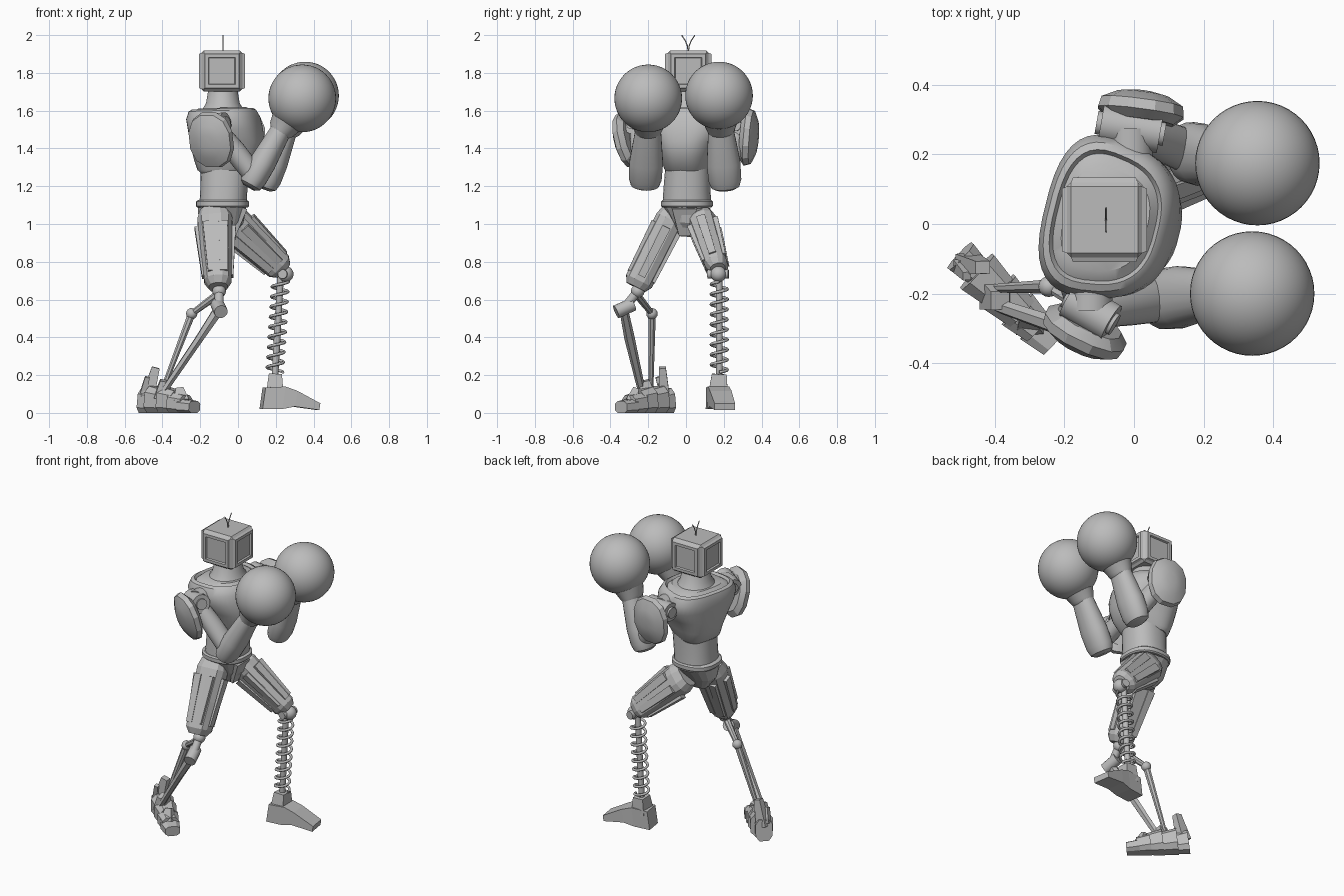
import bpy
import bmesh
from math import pi, cos, sin, radians, copysign
from mathutils import Vector

default_cube = bpy.data.objects.get("Cube")
if default_cube:
    bpy.data.objects.remove(default_cube, do_unlink=True)

gray = bpy.data.materials.new("plain_gray")
gray.use_nodes = True
gray.diffuse_color = (0.5, 0.5, 0.5, 1)
gray.node_tree.nodes["Principled BSDF"].inputs["Base Color"].default_value = gray.diffuse_color


def finish(obj, smooth):
    """Give the part its material and shading."""
    obj.data.materials.clear()
    obj.data.materials.append(gray)
    bpy.ops.object.select_all(action="DESELECT")
    obj.select_set(True)
    bpy.context.view_layer.objects.active = obj
    if smooth:
        bpy.ops.object.shade_smooth_by_angle(angle=radians(smooth))
    return obj


def from_bmesh(name, bm, smooth=0):
    bmesh.ops.recalc_face_normals(bm, faces=bm.faces)
    mesh = bpy.data.meshes.new(name)
    bm.to_mesh(mesh)
    bm.free()
    obj = bpy.data.objects.new(name, mesh)
    bpy.context.collection.objects.link(obj)
    return finish(obj, smooth)


def loft(name, stations, sides=24, power=2, twist=0, smooth=35, narrow=0):
    """Join superellipse sections (x, y, z, half_width, half_depth) along one axis."""
    centers = [Vector(s[:3]) for s in stations]
    axis = (centers[-1] - centers[0]).normalized()
    if abs(axis.z) < 0.5:
        across = Vector((0, 0, 1)).cross(axis).normalized()
    else:
        across = Vector((1, 0, 0))
        across = (across - axis * across.dot(axis)).normalized()
    other = axis.cross(across)
    across, other = (across * cos(twist) + other * sin(twist),
                     other * cos(twist) - across * sin(twist))
    grow = 1 / cos(pi / sides) if sides < 9 else 1
    bm = bmesh.new()
    rings = []
    for center, (wide, deep) in zip(centers, [s[3:] for s in stations]):
        ring = []
        for i in range(sides):
            a = 2 * pi * (i + 0.5) / sides
            c, s = [copysign(abs(t) ** (2 / power), t) * grow for t in (cos(a), sin(a))]
            offset = across * c * wide + other * s * deep * (1 - narrow * c)
            ring.append(bm.verts.new(center + offset))
        rings.append(ring)
    for low, high in zip(rings, rings[1:]):
        for i in range(sides):
            j = (i + 1) % sides
            bm.faces.new((low[i], low[j], high[j], high[i]))
    bm.faces.new(rings[0])
    bm.faces.new(rings[-1])
    return from_bmesh(name, bm, smooth)


def rod(name, start, end, r1, r2=None, sides=16):
    r2 = r2 or r1
    return loft(name, [(*start, r1, r1), (*end, r2, r2)], sides)


def bar(name, start, end, wide, deep, taper=1):
    """Four-sided bar."""
    return loft(name, [(*start, wide, deep), (*end, wide * taper, deep * taper)], 4, smooth=0)


def ball(name, center, radius, segments=24):
    bm = bmesh.new()
    bmesh.ops.create_uvsphere(bm, u_segments=segments, v_segments=segments // 2, radius=radius)
    bmesh.ops.translate(bm, vec=center, verts=bm.verts)
    return from_bmesh(name, bm, 60)


def wire(name, points, radius):
    curve = bpy.data.curves.new(name, "CURVE")
    curve.dimensions = "3D"
    curve.bevel_depth = radius
    curve.bevel_resolution = 2
    curve.use_fill_caps = True
    line = curve.splines.new("POLY")
    line.points.add(len(points) - 1)
    for p, co in zip(line.points, points):
        p.co = (*co, 1)
    obj = bpy.data.objects.new(name, curve)
    bpy.context.collection.objects.link(obj)
    finish(obj, 0)
    bpy.ops.object.convert(target="MESH")
    finish(bpy.context.object, 50)


# Box head with framed, recessed panels on its sides
bm = bmesh.new()
bmesh.ops.create_cube(bm, size=0.216)
bmesh.ops.bevel(bm, geom=bm.edges[:], offset=0.012, segments=1, affect="EDGES")
bm.normal_update()
panels = [f for f in bm.faces if f.calc_area() > 0.03 and abs(f.normal.z) < 0.5]
for thick, depth in ((0.008, 0.014), (0.026, 0), (0.006, -0.01)):
    bmesh.ops.inset_individual(bm, faces=panels, thickness=thick, depth=depth)
bmesh.ops.translate(bm, vec=(-0.085, 0.012, 1.81), verts=bm.verts)
from_bmesh("head", bm)
for side in (-1, 1):
    wire("antenna", [(-0.08, 0.012 + side * t * t * 0.035, 1.91 + t * 0.09)
                     for t in (0, 0.4, 0.7, 1)], 0.003)

# Torso with a grooved collar, waist, belt and pelvis
turn = radians(-14)
loft("neck", [(-0.08, 0.012, 1.59, 0.12, 0.14), (-0.08, 0.012, 1.64, 0.09, 0.1),
              (-0.08, 0.012, 1.72, 0.076, 0.08)])
loft("chest", [(-0.07, 0.01, 1.27, 0.12, 0.11), (-0.07, 0.01, 1.29, 0.14, 0.125),
               (-0.055, 0.01, 1.35, 0.175, 0.14), (-0.055, 0.01, 1.43, 0.19, 0.18),
               (-0.063, 0.01, 1.5, 0.188, 0.225), (-0.075, 0.012, 1.56, 0.185, 0.23),
               (-0.08, 0.012, 1.6, 0.168, 0.21), (-0.08, 0.012, 1.61, 0.152, 0.19),
               (-0.08, 0.012, 1.595, 0.142, 0.18), (-0.08, 0.012, 1.615, 0.12, 0.15)],
     40, 2.7, turn, narrow=0.12)
loft("abdomen", [(-0.08, 0.005, 1.1, 0.125, 0.13), (-0.075, 0.005, 1.18, 0.125, 0.125),
                 (-0.07, 0.01, 1.3, 0.13, 0.12)], 32, 2.3)
loft("belt", [(-0.082, 0.005, 1.088, 0.135, 0.13), (-0.082, 0.005, 1.095, 0.142, 0.138),
              (-0.082, 0.005, 1.118, 0.142, 0.138), (-0.082, 0.005, 1.126, 0.13, 0.13)], 32, 2.4)
loft("pelvis", [(-0.09, -0.005, 0.935, 0.06, 0.03), (-0.09, 0, 1.01, 0.12, 0.075),
                (-0.085, 0.005, 1.09, 0.13, 0.128)], 16, 2.4, smooth=0)
bar("groin_plate", (0.03, -0.008, 1.085), (-0.02, -0.008, 0.94), 0.02, 0.065, 0.45)

# Arms: shoulder joint, pad, upper arm, forearm, cuff and round glove
arms = {
    "right": ((-0.125, -0.25, 1.525), (0.09, -0.215, 1.25), (0.23, -0.2, 1.5),
              (0.34, -0.2, 1.665), (-0.14, -0.305, 1.445), (-0.42, -0.87, -0.25),
              (0.06, -0.035, 0.01)),
    "left": ((-0.01, 0.275, 1.525), (0.165, 0.205, 1.245), (0.26, 0.185, 1.5),
             (0.355, 0.175, 1.68), (0.02, 0.325, 1.46), (0.13, 0.98, -0.08),
             (0.085, -0.015, 0)),
}
for side, points in arms.items():
    shoulder, elbow, wrist, hand, pad, out, sweep = map(Vector, points)
    rod(side + "_shoulder_joint", shoulder - sweep, shoulder + sweep, 0.058)
    rod(side + "_shoulder_cap", shoulder - sweep * 1.15, shoulder + sweep * 1.15, 0.034)
    inner = Vector((shoulder.x, shoulder.y * 0.55, shoulder.z))
    rod(side + "_shoulder_axle", inner, shoulder, 0.065)
    middle = shoulder.lerp(elbow, 0.5)
    loft(side + "_upper_arm", [(*shoulder, 0.045, 0.05), (*middle, 0.058, 0.06),
                               (*elbow, 0.055, 0.065)])
    lower = (elbow - wrist).normalized()
    loft(side + "_forearm", [(*(elbow + lower * 0.065), 0.035, 0.05),
                             (*(elbow + lower * 0.05), 0.058, 0.075),
                             (*(elbow + lower * 0.01), 0.068, 0.088),
                             (*elbow.lerp(wrist, 0.3), 0.07, 0.09),
                             (*wrist, 0.055, 0.068)], 20, 2.2)
    loft(side + "_cuff", [(*wrist.lerp(elbow, 0.1), 0.05, 0.065), (*wrist, 0.072, 0.075),
                          (*wrist.lerp(hand, 0.3), 0.09, 0.095),
                          (*wrist.lerp(hand, 0.6), 0.13, 0.13)])
    ball(side + "_glove", hand, 0.179, 48)
    shell = ((-0.03, 0.1, 0.12), (-0.005, 0.128, 0.155), (0.025, 0.122, 0.145),
             (0.05, 0.075, 0.09), (0.058, 0.03, 0.04))
    loft(side + "_shoulder_pad", [(*(pad + out * o), w, h) for o, w, h in shell],
         12, 2.3, smooth=20)


# Faceted thighs with low plates along them
def thigh(name, hip, knee, top, bottom):
    hip, knee = Vector(hip), Vector(knee)
    shape = ((0, 0.8), (0.12, 1), (0.55, 1), (0.92, 0.98), (1, 0.7))
    stations = []
    for t, scale in shape:
        wide, deep = [(a + (b - a) * t) * scale for a, b in zip(top, bottom)]
        stations.append((*hip.lerp(knee, t), wide, deep))
    loft(name, stations, 12, 2.5, smooth=0)
    axis = (knee - hip).normalized()
    across = (Vector((1, 0, 0)) - axis * axis.x).normalized()
    other = axis.cross(across)
    for i in range(6):
        a = pi * i / 3
        ends = [hip.lerp(knee, t) + (across * cos(a) * w + other * sin(a) * d) * 0.87
                for t, (w, d) in ((0.22, top), (0.86, bottom))]
        bar(name + "_plate", *ends, 0.024, 0.024, 0.8)


thigh("right_thigh", (-0.125, -0.06, 1.07), (-0.105, -0.265, 0.665), (0.098, 0.082), (0.073, 0.08))
thigh("left_thigh", (-0.06, 0.08, 1.035), (0.24, 0.17, 0.755), (0.1, 0.08), (0.076, 0.06))

# Right lower leg: hinged knee and two struts
knee, ankle = (-0.1, -0.33, 0.55), (-0.39, -0.235, 0.12)
elbow_knob = (-0.245, -0.18, 0.525)
ball("right_knee_ball", (-0.1, -0.255, 0.645), 0.036)
rod("right_knee_link", (-0.1, -0.255, 0.645), knee, 0.024)
rod("right_knee_hinge", (-0.09, -0.37, 0.535), (-0.11, -0.28, 0.575), 0.036)
loft("right_shin", [(*knee, 0.026, 0.02), (-0.2, -0.3, 0.4, 0.02, 0.024),
                    (*ankle, 0.016, 0.018)], 6, smooth=0)
rod("rear_strut", elbow_knob, (-0.4, -0.185, 0.12), 0.02, 0.012, 8)
rod("rear_strut_link", elbow_knob, (-0.11, -0.26, 0.625), 0.015, 0.02, 8)
ball("rear_strut_knob", elbow_knob, 0.03, 16)

# Right foot: segmented shoe pointing outward
heel, toe = Vector((-0.48, -0.11, 0)), Vector((-0.24, -0.335, 0))
segments = ((-0.08, 0.15, 0.045, 0.065), (0.12, 0.42, 0.06, 0.07),
            (0.38, 0.65, 0.058, 0.068), (0.6, 0.85, 0.055, 0.054), (0.8, 1.04, 0.05, 0.036))
for start, end, wide, high in segments:
    a, b = heel.lerp(toe, start), heel.lerp(toe, end)
    loft("right_foot_segment", [(a.x, a.y, high, wide * 1.1, high),
                                (b.x, b.y, high * 0.85, wide * 0.85, high * 0.85)],
         8, 3, smooth=0)
bar("right_heel_fin", (-0.48, -0.115, 0.08), (-0.435, -0.125, 0.24), 0.035, 0.03, 0.6)
bar("right_heel_spur", (-0.5, -0.12, 0.1), (-0.48, -0.15, 0.19), 0.02, 0.02, 0.6)
bar("right_ankle_block", (-0.4, -0.2, 0.08), (-0.385, -0.22, 0.17), 0.045, 0.045, 0.6)
bar("right_toe_guard", (-0.3, -0.29, 0.06), (-0.31, -0.265, 0.13), 0.04, 0.03, 0.5)

# Left lower leg: knee ball, rod and coil spring
ball("left_knee_ball", (0.252, 0.172, 0.735), 0.042)
rod("left_knee_axle", (0.235, 0.115, 0.735), (0.25, 0.225, 0.735), 0.025)
rod("spring_core", (0.225, 0.175, 0.72), (0.195, 0.177, 0.18), 0.018)
turns, steps = 9, 20
coil = []
for i in range(turns * steps + 1):
    t, a = i / (turns * steps), 2 * pi * i / steps
    coil.append((0.195 + 0.03 * t + 0.043 * cos(a), 0.176 + 0.043 * sin(a), 0.215 + 0.48 * t))
wire("leg_spring", coil, 0.008)

# Left foot: ankle block and sloping shoe
bar("left_ankle_block", (0.195, 0.17, 0.1), (0.198, 0.176, 0.205), 0.046, 0.052, 0.75)
loft("left_foot", [(0.13, 0.16, 0.077, 0.055, 0.058), (0.235, 0.172, 0.08, 0.057, 0.06),
                   (0.3, 0.183, 0.075, 0.058, 0.042), (0.425, 0.205, 0.033, 0.055, 0.018)],
     4, smooth=0)
bar("left_foot_ridge", (0.2, 0.17, 0.135), (0.41, 0.2, 0.05), 0.03, 0.012, 0.8)
